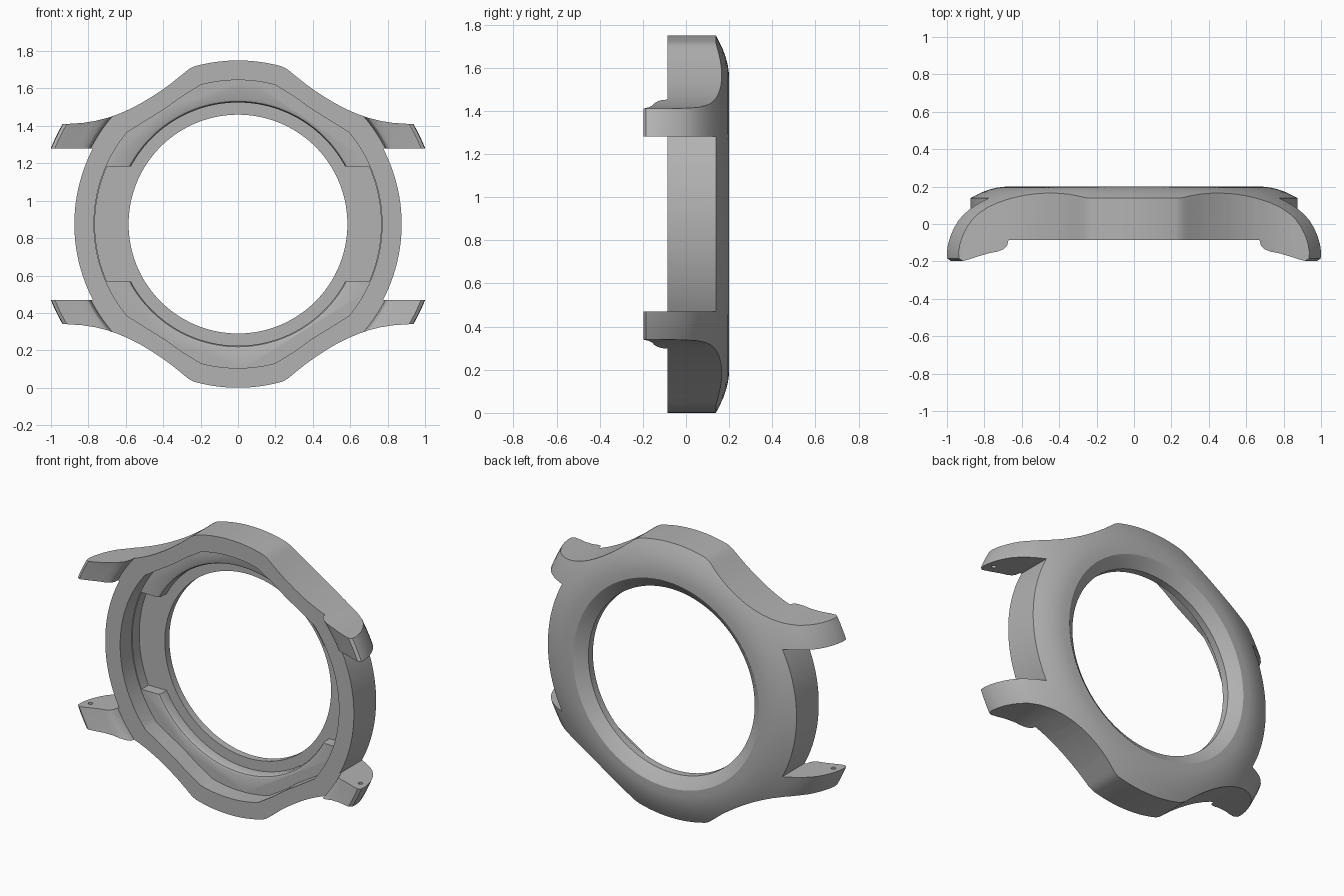
import bpy
import bmesh
from math import sin, cos, pi, radians, asin, sqrt

if "Cube" in bpy.data.objects:
    bpy.data.objects.remove(bpy.data.objects["Cube"], do_unlink=True)

MID = 0.875      # height of the ring's centre, also its radius
FRONT = -0.085   # front rim plane
STEP = 0.03      # floor of the shaped cavity
FLOOR = 0.10     # floor of the deep recess

grey = bpy.data.materials.new("satin grey")
grey.use_nodes = True
grey.diffuse_color = (0.45, 0.45, 0.45, 1)
grey.node_tree.nodes["Principled BSDF"].inputs["Base Color"].default_value = (0.45, 0.45, 0.45, 1)


def finish(name, bm):
    bmesh.ops.recalc_face_normals(bm, faces=bm.faces[:])
    mesh = bpy.data.meshes.new(name)
    bm.to_mesh(mesh)
    bm.free()
    mesh.materials.append(grey)
    ob = bpy.data.objects.new(name, mesh)
    ob.location.z = MID
    bpy.context.collection.objects.link(ob)
    return ob


def lathe(name, profile, steps=144):
    """Revolve a closed (radius, y) profile about the y axis."""
    bm = bmesh.new()
    rings = [[bm.verts.new((r * sin(2 * pi * i / steps), y, r * cos(2 * pi * i / steps)))
              for r, y in profile] for i in range(steps)]
    n = len(profile)
    for i in range(steps):
        a, b = rings[i], rings[(i + 1) % steps]
        for j in range(n):
            k = (j + 1) % n
            bm.faces.new((a[j], a[k], b[k], b[j]))
    return finish(name, bm)


def prism(name, pts, y0, y1):
    """Extrude an (x, z) outline along y."""
    bm = bmesh.new()
    a = [bm.verts.new((x, y0, z)) for x, z in pts]
    b = [bm.verts.new((x, y1, z)) for x, z in pts]
    bm.faces.new(a)
    bm.faces.new(b[::-1])
    for i in range(len(pts)):
        j = (i + 1) % len(pts)
        bm.faces.new((a[i], a[j], b[j], b[i]))
    return finish(name, bm)


def arc(r, a0, a1, n):
    """Points on a circle, angles measured from straight up."""
    return [(r * sin(a0 + (a1 - a0) * i / n), r * cos(a0 + (a1 - a0) * i / n)) for i in range(n + 1)]


def four_way(q):
    """Mirror a quadrant path (top to right side) into a closed outline."""
    q = [p for p in q if p[0] > 1e-5 and p[1] > 1e-5]
    return (q + [(x, -z) for x, z in q[::-1]] + [(-x, -z) for x, z in q]
            + [(-x, z) for x, z in q[::-1]])


# Domed ring whose skirt sweeps forward into the lug tips
case = lathe("watch_case", [
    (0.585, 0.145), (0.645, 0.194), (0.655, 0.2), (0.7, 0.199), (0.735, 0.194), (0.77, 0.185),
    (0.81, 0.171), (0.845, 0.154), (0.88, 0.136), (0.92, 0.113), (0.96, 0.085), (0.995, 0.053),
    (1.023, 0.018), (1.045, -0.022), (1.062, -0.065), (1.074, -0.11), (1.08, -0.155),
    (1.077, -0.185), (1.06, -0.197), (1.03, -0.188), (0.95, -0.156), (0.92, -0.148),
    (0.9, -0.135), (0.889, -0.115), (0.885, FRONT), (0.585, FRONT)])

# Outer silhouette: top arc, concave shoulder, lug, side arc
outline = arc(MID, 0, asin(0.235 / MID), 8) + [
    (0.253, 0.834), (0.27, 0.823), (0.31, 0.79), (0.36, 0.75), (0.41, 0.714), (0.46, 0.681),
    (0.52, 0.645), (0.58, 0.614), (0.64, 0.588), (0.7, 0.567), (0.76, 0.552), (0.83, 0.541),
    (0.92, 0.535), (1.2, 0.535), (1.2, 0.405)]
outline += arc(MID, pi / 2 - asin(0.405 / MID), pi / 2, 18)
silhouette = prism("silhouette_cutter", four_way(outline), -0.4, 0.4)

# Shaped cavity following the silhouette
inner = 0.77
cavity_path = arc(inner, 0, asin(0.2 / inner), 6) + [(0.3, 0.682), (0.39, 0.617), (0.49, 0.555)]
cavity_path += arc(inner, asin(0.594 / inner), pi / 2, 18)
cavity = prism("cavity_cutter", four_way(cavity_path), -0.4, STEP)

# Deep side recesses and the round seat, leaving a step at top and bottom
side = 0.765
recess_path = [(0.3, 0.308)] + arc(side, pi / 2 - asin(0.308 / side), pi / 2, 16)
recess = prism("recess_cutter", four_way(recess_path), -0.4, FLOOR)
seat = lathe("seat_cutter", [(0.3, FLOOR), (0.65, FLOOR), (0.65, STEP + 0.02),
                             (0.656, STEP + 0.006), (0.67, STEP - 0.001), (0.67, -0.4), (0.3, -0.4)])

cutters = [(silhouette, 'INTERSECT'), (cavity, 'DIFFERENCE'),
           (recess, 'DIFFERENCE'), (seat, 'DIFFERENCE')]

# Pin holes in the facing sides of the lugs
for sx in (-1, 1):
    for sz in (-1, 1):
        bm = bmesh.new()
        bmesh.ops.create_cone(bm, cap_ends=True, segments=16, radius1=0.014, radius2=0.014, depth=0.1)
        bmesh.ops.translate(bm, verts=bm.verts[:], vec=(sx * 0.95, -0.125, sz * 0.4))
        cutters.append((finish("pin_hole_cutter", bm), 'DIFFERENCE'))

for cutter, op in cutters:
    mod = case.modifiers.new(cutter.name, 'BOOLEAN')
    mod.operation = op
    mod.solver = 'EXACT'
    mod.object = cutter
    cutter.hide_render = True

# Bake the cuts and drop the helpers
graph = bpy.context.evaluated_depsgraph_get()
baked = bpy.data.meshes.new_from_object(case.evaluated_get(graph))
case.modifiers.clear()
case.data = baked
for cutter, op in cutters:
    bpy.data.objects.remove(cutter, do_unlink=True)

bpy.ops.object.select_all(action='DESELECT')
case.select_set(True)
bpy.context.view_layer.objects.active = case
bpy.ops.object.shade_smooth_by_angle(angle=radians(28))
